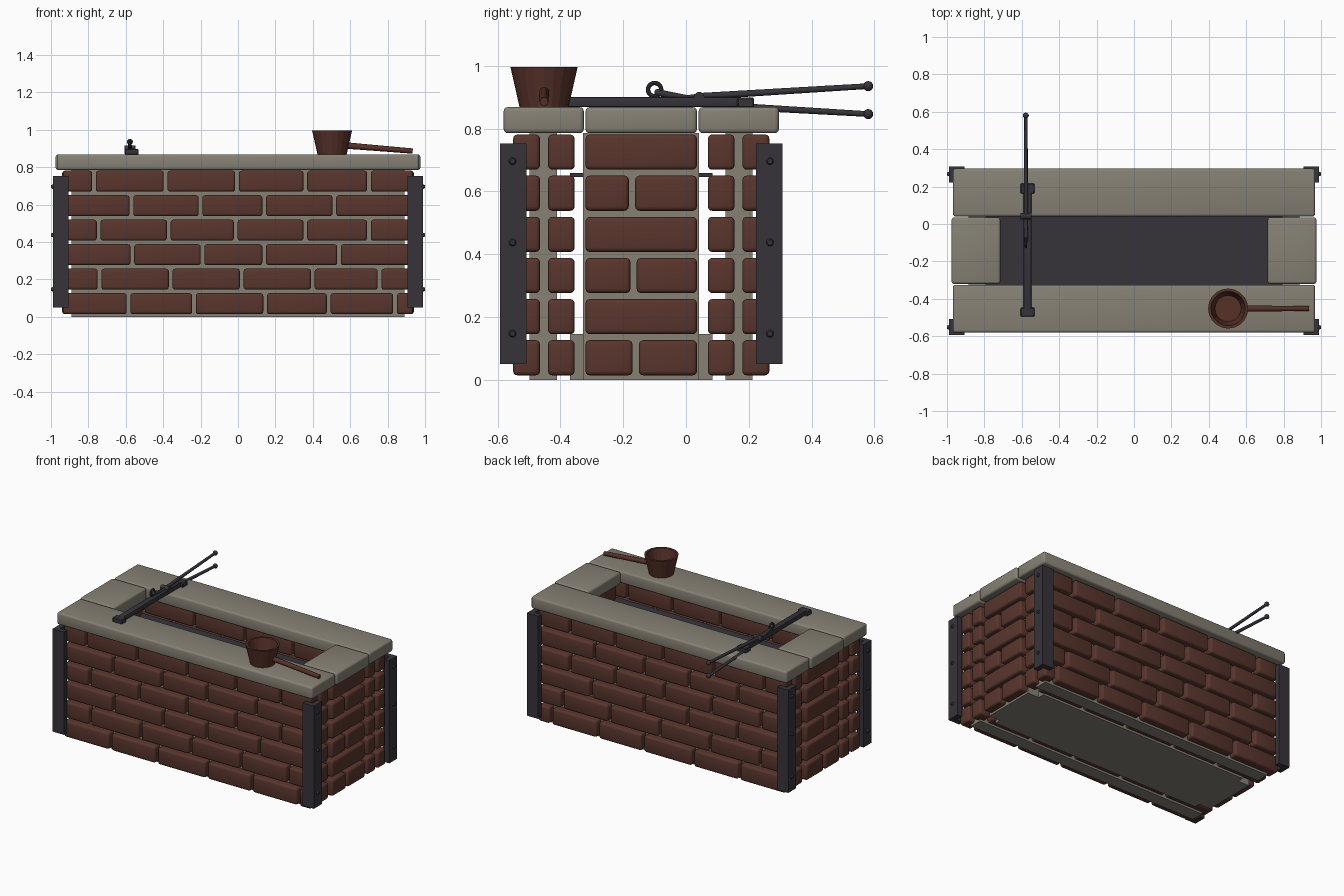
import bpy, bmesh, math
from mathutils import Vector, Matrix

if "Cube" in bpy.data.objects:
    bpy.data.objects.remove(bpy.data.objects["Cube"])


def material(name, rgb):
    m = bpy.data.materials.new(name)
    m.use_nodes = True
    m.diffuse_color = (*rgb, 1)
    m.node_tree.nodes["Principled BSDF"].inputs["Base Color"].default_value = (*rgb, 1)
    return m


BRICK = material("red_brick", (0.10, 0.036, 0.026))
STONE = material("grey_stone", (0.24, 0.22, 0.178))
IRON = material("dark_iron", (0.037, 0.034, 0.042))
WOOD = material("brown_wood", (0.095, 0.031, 0.022))


def finish(name, bm, mat, angle=40):
    mesh = bpy.data.meshes.new(name)
    bmesh.ops.recalc_face_normals(bm, faces=bm.faces)
    bm.to_mesh(mesh)
    bm.free()
    mesh.materials.append(mat)
    ob = bpy.data.objects.new(name, mesh)
    bpy.context.collection.objects.link(ob)
    if angle:
        bpy.ops.object.select_all(action='DESELECT')
        ob.select_set(True)
        bpy.context.view_layer.objects.active = ob
        bpy.ops.object.shade_smooth_by_angle(angle=math.radians(angle))
    return ob


def add_box(bm, xs, ys, zs):
    lo, hi = Vector((xs[0], ys[0], zs[0])), Vector((xs[1], ys[1], zs[1]))
    mat = Matrix.Translation((lo + hi) / 2) @ Matrix.Diagonal((*(hi - lo), 1))
    bmesh.ops.create_cube(bm, size=1, matrix=mat)


def boxes(name, items, mat, bevel=0.0, segments=3):
    bm = bmesh.new()
    for item in items:
        add_box(bm, *item)
    if bevel:
        bmesh.ops.bevel(bm, geom=bm.edges[:], offset=bevel, segments=segments,
                        profile=0.5, affect='EDGES')
    return finish(name, bm, mat)


def add_rod(bm, a, b, r1, r2=None, sides=12):
    a, b = Vector(a), Vector(b)
    turn = (b - a).to_track_quat('Z', 'Y').to_matrix().to_4x4()
    bmesh.ops.create_cone(bm, cap_ends=True, segments=sides, radius1=r1,
                          radius2=r2 or r1, depth=(b - a).length,
                          matrix=Matrix.Translation((a + b) / 2) @ turn)


def add_ball(bm, p, r):
    bmesh.ops.create_uvsphere(bm, u_segments=12, v_segments=8, radius=r,
                              matrix=Matrix.Translation(p))


# Brick courses, listed as joint positions from the bottom row up
LONG_JOINTS = [
    (-.585, -.235, .145, .485, .84), (-.74, -.36, .02, .4, .757),
    (-.565, -.19, .14, .54), (-.745, -.37, -.012, .36, .70),
    (-.57, -.2, .14, .515), (-.77, -.387, -.005, .36, .70)]
END_JOINTS = [(-.16,), (), (-.167,), (), (-.172,), ()]
PITCH, GAP = 0.131, 0.01
MID = -0.1425


def courses(joints, start, end):
    for row, cuts in enumerate(joints):
        z = 0.014 + row * PITCH
        stops = [start - GAP, *cuts, end + GAP]
        for a, b in zip(stops, stops[1:]):
            yield (a + GAP, b - GAP), (z, z + 0.112)


# Long walls: two brick skins around a mortar core
for name, side in (("front", -1), ("back", 1)):
    def span(near, far):
        return sorted((MID + side * near, MID + side * far))
    for skin, near, far in (("outer", .322, .408), ("inner", .212, .297)):
        boxes(f"{name}_{skin}_bricks",
              [(x, span(near, far), z) for x, z in courses(LONG_JOINTS, -.935, .935)],
              BRICK, 0.014)
    boxes(f"{name}_mortar", [((-.89, .89), span(.268, .355), (0, .785))], STONE)
    boxes(f"{name}_coping", [((-.968, .968), span(.183, .438), (.785, .868))], STONE, .013)

# End walls
for name, side in (("right", -1), ("left", 1)):
    def span(near, far):
        return sorted((side * near, side * far))
    for skin, near, far in (("outer", .857, .94), ("inner", .747, .83)):
        boxes(f"{name}_{skin}_bricks",
              [(span(near, far), y, z) for y, z in courses(END_JOINTS, -.32, .035)],
              BRICK, 0.014)
    boxes(f"{name}_mortar", [(span(.79, .885), (-.328, .042), (0, .785))], STONE)
    boxes(f"{name}_coping", [(span(.715, .975), (-.32, .035), (.785, .868))], STONE, .013)

# Floor slab and iron bed
boxes("floor_slab", [((-.80, .80), (-.37, .085), (0, .145))], STONE)
boxes("iron_bed", [((-.80, .80), (-.37, .085), (.645, .658))], IRON)

# Corner angle irons with rivets
THICK = 0.035
for name, sx, sy in (("front_right", -1, -1), ("front_left", 1, -1),
                     ("back_right", -1, 1), ("back_left", 1, 1)):
    bm = bmesh.new()
    outline = [(.99, .45), (.905, .45), (.905, .45 - THICK), (.99 - THICK, .45 - THICK),
               (.99 - THICK, .365), (.99, .365)]
    face = bm.faces.new([bm.verts.new((sx * x, MID + sy * y, .05)) for x, y in outline])
    up = bmesh.ops.extrude_face_region(bm, geom=[face])["geom"]
    bmesh.ops.translate(bm, vec=(0, 0, .703),
                        verts=[v for v in up if isinstance(v, bmesh.types.BMVert)])
    finish(f"{name}_corner_iron", bm, IRON, 0)
    bm = bmesh.new()
    for z in (.147, .437, .696):
        y = MID + sy * .41
        add_rod(bm, (sx * .985, y, z), (sx * 1.0, y, z), .014, .008)
    finish(f"{name}_rivets", bm, IRON)

# Iron bar with square ends, lying across the opening
TX = -0.569
boxes("rest_bar", [((TX - .021, TX + .021), (-.46, .18), (.868, .9))], IRON, .006, 2)
boxes("rest_bar_ends", [((TX - .037, TX + .037), y, (.866, .898))
                        for y in ((-.495, -.447), (.163, .217))], IRON, .004, 1)

# Tongs: two long handles, pivot pin, short jaws and a ring
AX = -0.578
bm = bmesh.new()
for path in ([(.58, .935), (.04, .902), (-.01, .893), (-.09, .915)],
             [(.58, .846), (.2, .868), (.04, .89), (-.07, .91)]):
    pts = [(AX, y, z) for y, z in path]
    add_ball(bm, pts[0], .016)
    for a, b in zip(pts, pts[1:]):
        add_rod(bm, a, b, .009, .011)
        add_ball(bm, b, .011)
add_rod(bm, (AX - .03, .042, .9), (AX + .03, .042, .9), .017)
finish("tongs", bm, IRON)
bpy.ops.mesh.primitive_torus_add(location=(AX, -.1, .924), rotation=(0, math.pi / 2, 0),
                                 major_radius=.021, minor_radius=.007,
                                 major_segments=20, minor_segments=8)
ring = bpy.context.object
ring.name = "tongs_ring"
ring.data.materials.append(IRON)
bpy.ops.object.shade_smooth_by_angle()

# Wooden ladle: staved cup turned from a profile, with a sloping handle
bm = bmesh.new()
profile = [(0, .868), (.078, .868), (.107, .996), (.092, .996), (.07, .89), (0, .89)]
verts = [bm.verts.new((r, 0, z)) for r, z in profile]
edges = [bm.edges.new(pair) for pair in zip(verts, verts[1:])]
bmesh.ops.spin(bm, geom=verts + edges, cent=(0, 0, 0), axis=(0, 0, 1),
               angle=math.tau, steps=20, use_duplicate=False)
bmesh.ops.remove_doubles(bm, verts=bm.verts, dist=1e-4)
bmesh.ops.translate(bm, verts=bm.verts, vec=(.503, -.452, 0))
finish("ladle_cup", bm, WOOD, 0)
bm = bmesh.new()
add_rod(bm, (.585, -.452, .915), (.934, -.452, .886), .017, .014, 10)
finish("ladle_handle", bm, WOOD)
